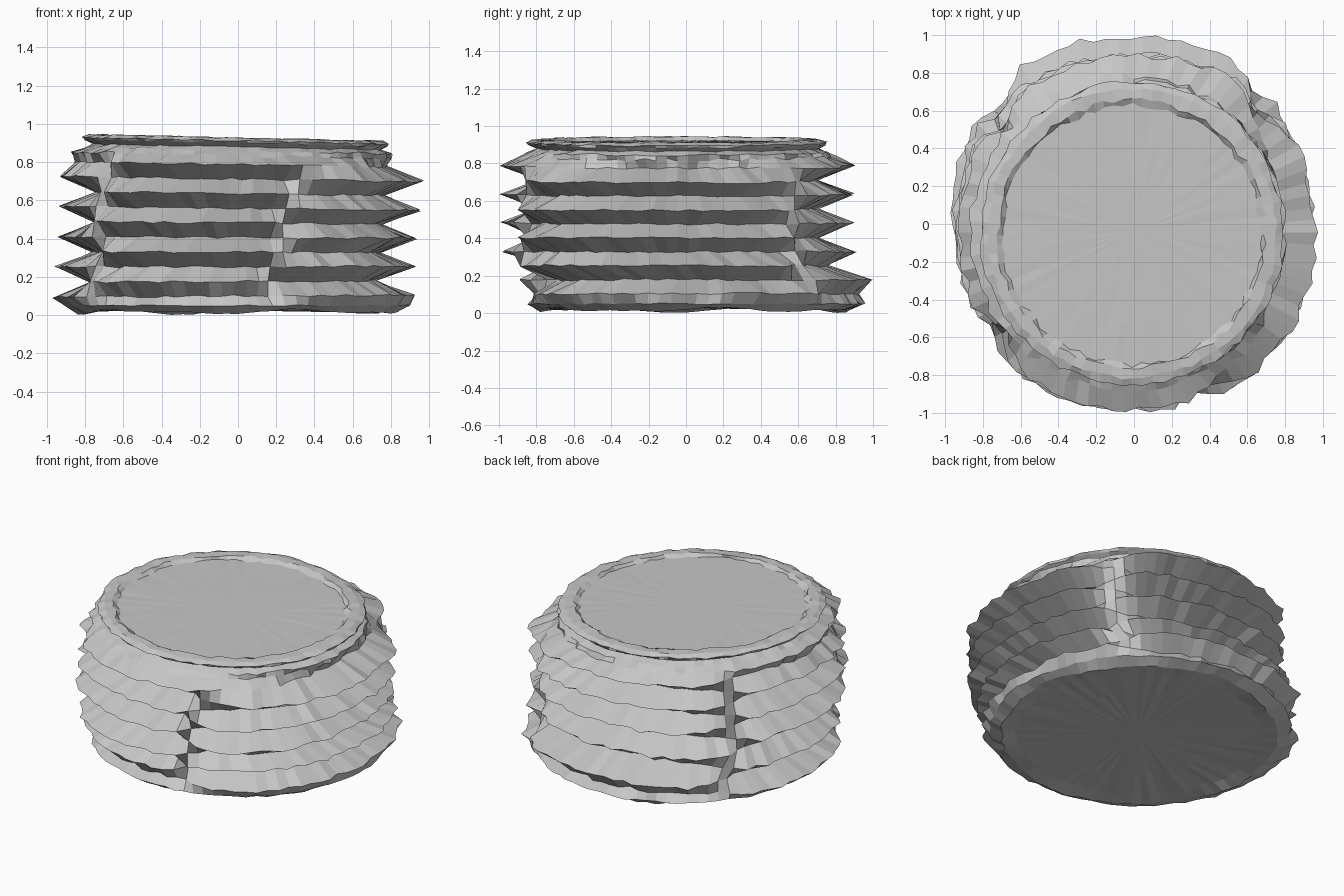
import bpy
import bmesh
import math
import random
from mathutils import Vector

random.seed(7)
COLUMNS = 88
LEVELS = 10
STEP = 0.0765

old = bpy.data.objects.get("Cube")
if old:
    bpy.data.objects.remove(old, do_unlink=True)

grey = bpy.data.materials.new("light_grey")
grey.use_nodes = True
colour = (0.57, 0.57, 0.57, 1)
grey.diffuse_color = colour
grey.node_tree.nodes["Principled BSDF"].inputs["Base Color"].default_value = colour


def clamp(v, lo, hi):
    return max(lo, min(hi, v))


def jitter(size):
    return random.uniform(-size, size)


def bell(x, centre, width):
    return math.exp(-((x - centre) / width) ** 2)


def centre_y(z):
    # the lowest folds sit a little further back
    return clamp(0.06 - 0.7 * (z - 0.18), -0.045, 0.06)


def ring(radius, z, rough=0.012, bump=0.004, tilt=0.0, cx=0.0, cy=None):
    """Rough circle of points; radius and z may be functions of the angle."""
    points = []
    for i in range(COLUMNS):
        a = math.tau * i / COLUMNS
        r = (radius(a) if callable(radius) else radius) + jitter(rough)
        h = (z(a) if callable(z) else z) + jitter(bump)
        x = cx + r * math.cos(a)
        y = r * math.sin(a) + (centre_y(h) if cy is None else cy)
        points.append(Vector((x, y, h + tilt * x)))
    return points


def skin(name, rings, cap_first=False, cap_last=False):
    """Bridge the rings in order and optionally close the ends with a fan."""
    bm = bmesh.new()
    loops = [[bm.verts.new(p) for p in pts] for pts in rings]
    for low, high in zip(loops, loops[1:]):
        for i in range(COLUMNS):
            j = (i + 1) % COLUMNS
            bm.faces.new((low[i], low[j], high[j], high[i]))
    for loop, wanted in ((loops[0], cap_first), (loops[-1], cap_last)):
        if wanted:
            middle = bm.verts.new(sum((v.co for v in loop), Vector()) / COLUMNS)
            for i in range(COLUMNS):
                a, b = loop[i], loop[(i + 1) % COLUMNS]
                bm.faces.new((a, b, middle) if loop is loops[-1] else (b, a, middle))
    mesh = bpy.data.meshes.new(name)
    bm.to_mesh(mesh)
    bm.free()
    mesh.materials.append(grey)
    obj = bpy.data.objects.new(name, mesh)
    bpy.context.collection.objects.link(obj)
    return obj


def fold_radius(level, z):
    """Side quarters fold out on even levels, front and back on odd ones."""
    sign = 1 if level % 2 == 0 else -1
    wobble = jitter(0.06)

    def radius(a):
        b = (a + math.pi) % math.tau - math.pi
        # three of the corner seams are turned away from the diagonal
        warp = (0.36 + 0.45 * (0.8 - z)) * bell(b, -1.2, 0.45)
        warp += 0.18 * bell(b, -2.55, 0.35) - 0.12 * bell(b, 2.45, 0.35)
        w = clamp(3 * math.cos(2 * (b + warp + wobble)), -1, 1)
        diagonal = math.sin(2 * a) ** 2
        r = 0.837 + 0.052 * diagonal + (0.1 - 0.025 * diagonal) * w * sign
        if level == 0:
            return max(r, 0.85)
        if level == LEVELS - 1:
            return max(r, 0.78 - 0.08 * math.cos(a))
        return r
    return radius


def fold(level):
    z = 0.1 + STEP * level
    return ring(fold_radius(level, z), z, 0.02, 0.006,
                tilt=0.01 - 0.035 * z, cx=0.07 * z - 0.03)


def base_height(a):
    return 0.017 + 0.009 * math.sin(5 * a + 1) + 0.006 * math.sin(9 * a)


def shoulder_radius(a):
    return 0.83 - 0.04 * math.cos(a)


# folded side wall, from the bottom edge up to the neck
foot = ring(0.905, 0.05, cx=-0.01, cy=0.05)
folds = [fold(k) for k in range(LEVELS)]
shoulder = ring(shoulder_radius, 0.835, 0.02, 0.01, -0.02)
upper_shoulder = ring(0.80, 0.86, 0.015, 0.006, -0.02)
neck = ring(0.75, 0.88, 0.012, 0.004, -0.02)
skin("folded_wall", [foot] + folds + [shoulder, upper_shoulder, neck])

# slightly uneven underside
skin("base", [ring(0.2, 0.033, 0.02, 0.001, cy=0.04),
              ring(0.5, 0.031, 0.03, 0.003, cy=0.04),
              ring(0.74, 0.026, 0.015, 0.005, cy=0.05),
              ring(0.83, base_height, 0.012, 0.003, cy=0.05),
              foot], cap_first=True)

# thin lid with a raised ragged lip and a shallow sunken panel
TILT = -0.022
lip_in = ring(0.71, 0.928, 0.016, 0.004, TILT, cx=-0.01, cy=-0.055)
panel_edge = ring(0.685, 0.91, 0.016, 0.002, TILT, cx=-0.01, cy=-0.06)
skin("lid_rim", [neck,
                 ring(0.79, 0.9, 0.012, 0.004, TILT, cx=-0.01, cy=-0.05),
                 ring(0.803, 0.912, 0.012, 0.004, TILT, cx=-0.01, cy=-0.05),
                 ring(0.765, 0.926, 0.01, 0.004, TILT, cx=-0.01, cy=-0.05),
                 lip_in, panel_edge])
skin("lid_panel", [panel_edge,
                   ring(0.5, 0.911, 0.03, 0.001, TILT),
                   ring(0.25, 0.912, 0.03, 0.0005, TILT)], cap_last=True)
